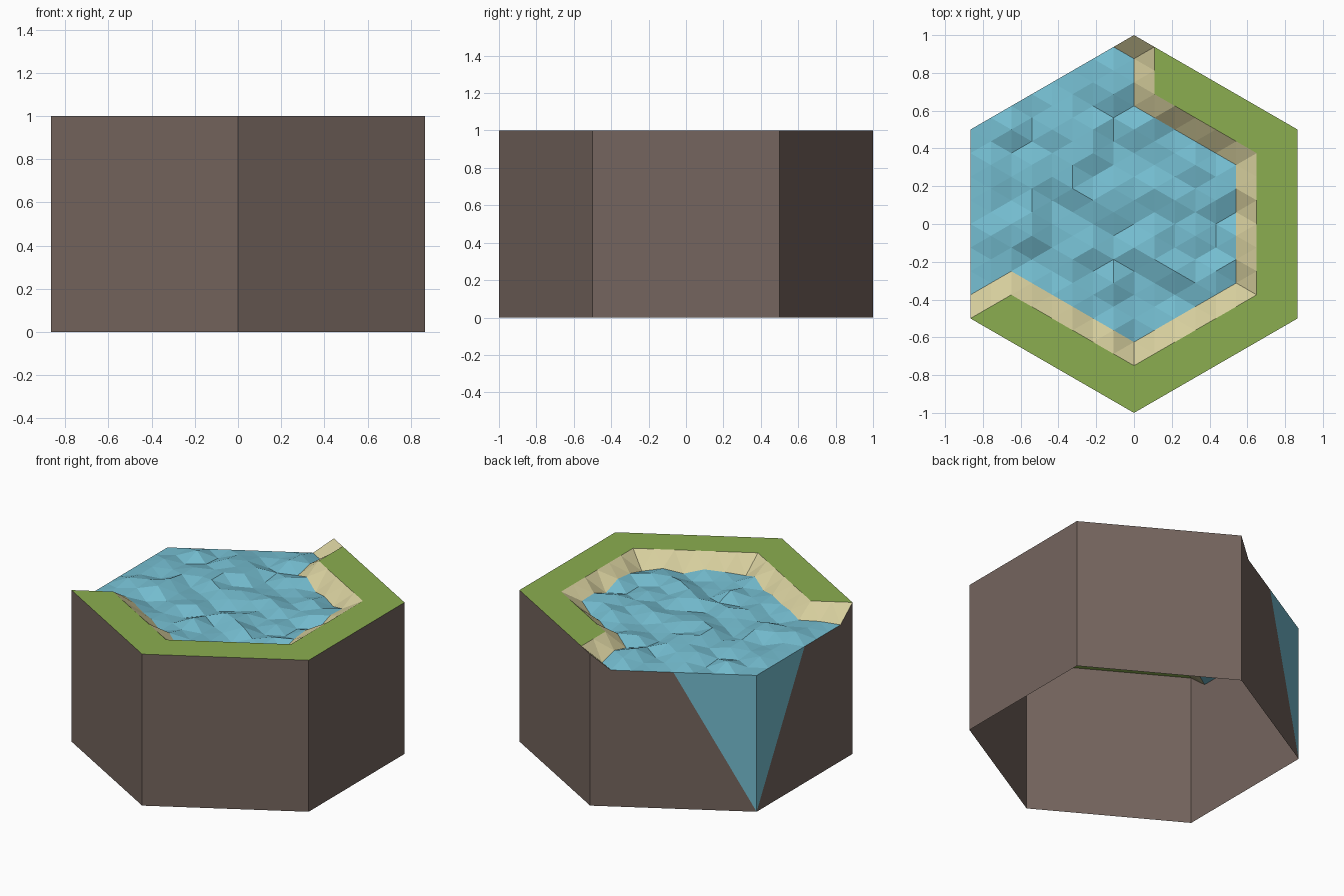
import bpy, bmesh, math, random

if "Cube" in bpy.data.objects:
    bpy.data.objects.remove(bpy.data.objects["Cube"])

random.seed(11)
N = 8                      # triangle steps along each hexagon edge
SX, SY = math.sqrt(3) / 2 / N, 1 / N
WATER = 0.9


def material(name, srgb):
    m = bpy.data.materials.new(name)
    m.diffuse_color = [((c / 255 + 0.055) / 1.055) ** 2.4 for c in srgb] + [1]
    m.use_nodes = True
    m.node_tree.nodes["Principled BSDF"].inputs["Base Color"].default_value = m.diffuse_color
    return m


def build(name, polys, mat):
    """Make one flat-shaded object from a list of coordinate polygons."""
    bm = bmesh.new()
    for p in polys:
        bm.faces.new([bm.verts.new(v) for v in p])
    bmesh.ops.remove_doubles(bm, verts=bm.verts, dist=1e-4)
    me = bpy.data.meshes.new(name)
    bm.to_mesh(me)
    bm.free()
    me.materials.append(mat)
    ob = bpy.data.objects.new(name, me)
    bpy.context.collection.objects.link(ob)


# Triangle grid in axial coordinates: i = column, k = step along the column
def ring(i, k):
    return max(abs(i), abs(k), abs(i + k))


def is_bank_top(i, k):
    """Grass shelf: right sides of the tile, cut off where the water runs out."""
    upper_right, lower_right, lower_left = i + k, -k, -(i + k)
    return (i >= 6 or lower_right >= 6
            or (upper_right >= 6 and (i >= 1 or (i, k) == (0, N)))
            or (lower_left >= 6 and lower_right >= 0))


def position(i, k):
    x, y = i * SX, (k + i / 2) * SY
    if is_bank_top(i, k):
        return (x, y, 1.0)
    if ring(i, k) == N:
        return (x, y, WATER)
    return (x, y, random.uniform(0.89, 0.95))


grid = {(i, k): position(i, k) for i in range(-N, N + 1)
        for k in range(-N, N + 1) if ring(i, k) <= N}

# Sort the top triangles into grass, sand slope and water by their corners
grass, sand, water, earth = [], [], [], []
for i, k in grid:
    for tri in (((i, k), (i + 1, k), (i, k + 1)),
                ((i, k), (i + 1, k - 1), (i + 1, k))):
        if all(t in grid for t in tri):
            high = sum(is_bank_top(*t) for t in tri)
            kind = grass if high == 3 else sand if high else water
            kind.append([grid[t] for t in tri])

# Side walls, open underneath; walls at the water corner are part water
corners = [(0, N), (-N, N), (-N, 0), (0, -N), (N, -N), (N, 0)]
wet = (-N, N)


def floor(c):
    return (grid[c][0], grid[c][1], 0)


for a, b in zip(corners, corners[1:] + corners[:1]):
    top = [grid[(a[0] + (b[0] - a[0]) * s // N, a[1] + (b[1] - a[1]) * s // N)]
           for s in range(N + 1)]
    half = N // 2
    if b == wet:
        water.append([floor(b)] + top[half:][::-1])
        earth.append([floor(a), floor(b)] + top[:half + 1][::-1])
    elif a == wet:
        water.append([floor(a)] + top[:half + 1][::-1])
        earth.append([floor(a), floor(b)] + top[half:][::-1])
    else:
        earth.append([floor(a), floor(b), top[-1], top[0]])

build("grass_rim", grass, material("grass green", (139, 174, 80)))
build("sand_bank", sand, material("sand", (214, 206, 157)))
build("water", water, material("water blue", (117, 190, 209)))
build("earth_walls", earth, material("earth brown", (117, 101, 94)))
